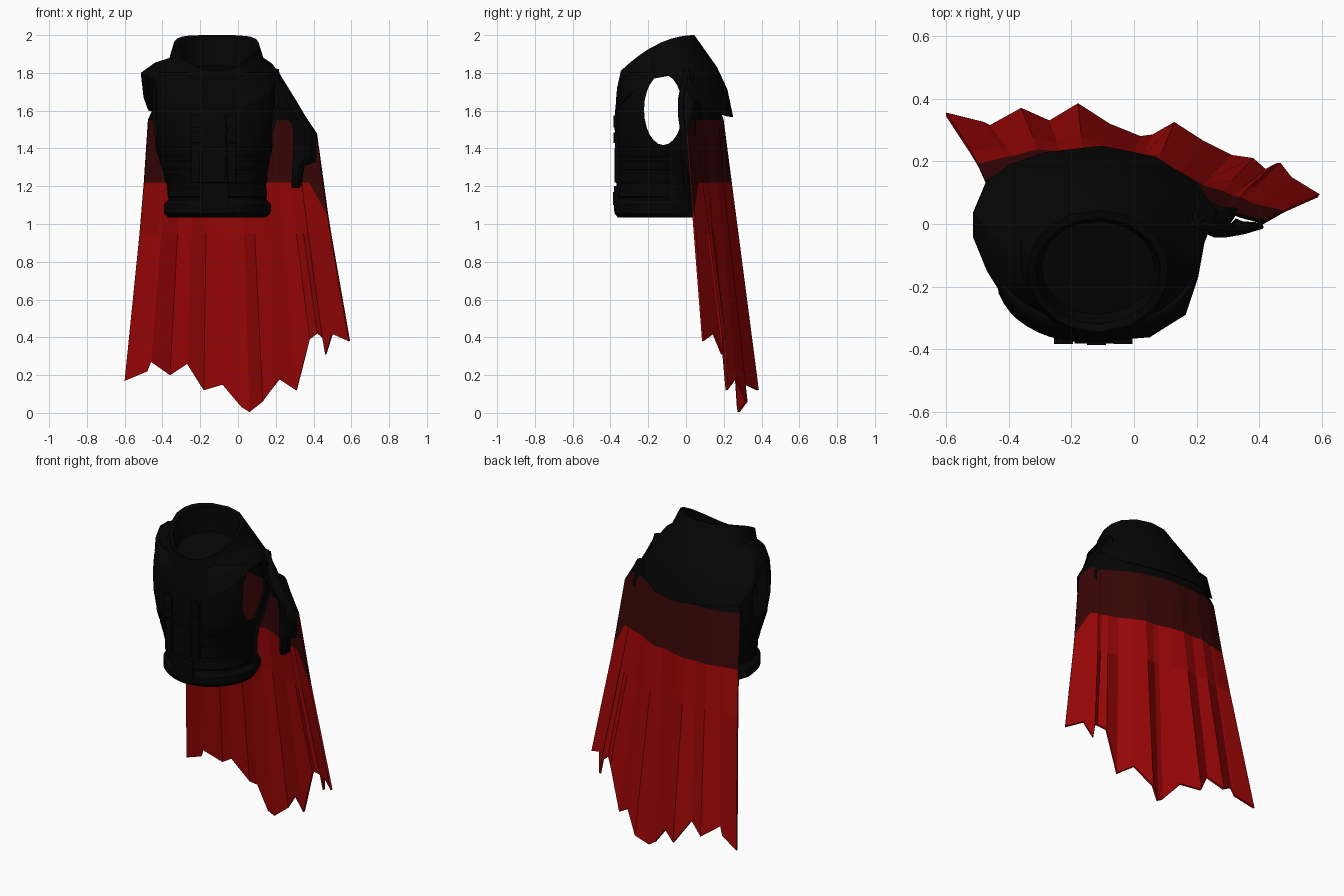
import bpy, bmesh, math
from mathutils import Vector

if "Cube" in bpy.data.objects:
    bpy.data.objects.remove(bpy.data.objects["Cube"])


def material(name, rgb):
    m = bpy.data.materials.new(name)
    m.diffuse_color = (*rgb, 1)
    m.use_nodes = True
    m.node_tree.nodes["Principled BSDF"].inputs["Base Color"].default_value = m.diffuse_color
    return m


BLACK = material("black cloth", (0.0015, 0.0015, 0.0015))
DARK = material("dark red", (0.042, 0.0018, 0.0018))
RED = material("red", (0.33, 0.0018, 0.002))


def grid_object(name, rows, closed=False, mats=(BLACK,), rule=None, thick=0.0, smooth=30):
    """Skin a list of equal-length point rows."""
    bm = bmesh.new()
    vr = [[bm.verts.new(p) for p in r] for r in rows]
    n = len(rows[0])
    for j in range(len(rows) - 1):
        for i in range(n if closed else n - 1):
            k = (i + 1) % n
            f = bm.faces.new((vr[j][i], vr[j][k], vr[j + 1][k], vr[j + 1][i]))
            if rule:
                f.material_index = rule(j)
    if closed:
        bm.faces.new(vr[-1])
    bmesh.ops.recalc_face_normals(bm, faces=bm.faces)
    me = bpy.data.meshes.new(name)
    bm.to_mesh(me)
    bm.free()
    ob = bpy.data.objects.new(name, me)
    bpy.context.collection.objects.link(ob)
    for m in mats:
        me.materials.append(m)
    if thick:
        s = ob.modifiers.new("thickness", 'SOLIDIFY')
        s.thickness, s.offset = thick, 0
    if smooth:
        bpy.context.view_layer.objects.active = ob
        ob.select_set(True)
        bpy.ops.object.shade_smooth_by_angle(angle=math.radians(smooth))
        ob.select_set(False)
    return ob


def box(name, x0, x1, z0, z1, y0=-0.384, y1=-0.34):
    bpy.ops.mesh.primitive_cube_add(size=1, location=((x0 + x1) / 2, (y0 + y1) / 2, (z0 + z1) / 2))
    ob = bpy.context.object
    ob.name = name
    ob.scale = (x1 - x0, y1 - y0, z1 - z0)
    ob.data.materials.append(BLACK)
    b = ob.modifiers.new("bevel", 'BEVEL')
    b.width, b.segments = 0.006, 1
    ob.select_set(False)
    return ob


def lerp_table(table, x):
    for (a, u), (b, v) in zip(table, table[1:]):
        if x <= b:
            return u + (v - u) * max(0, (x - a) / (b - a))
    return table[-1][1]


# Cape: straight pleats running from the shoulders to a ragged hem
hem = [(-.6, .35, .17), (-.48, .32, .22), (-.46, .31, .27), (-.36, .365, .20), (-.27, .325, .26),
       (-.18, .38, .12), (-.08, .315, .15), (.02, .275, .03), (.06, .28, .005), (.13, .32, .06),
       (.22, .26, .18), (.31, .215, .12), (.38, .205, .39), (.42, .17, .42), (.45, .19, .40),
       (.465, .19, .31), (.50, .145, .42), (.59, .09, .38)]
back_line = [(-.475, .135), (-.4, .17), (-.3, .19), (-.1, .195), (.1, .15), (.25, .06), (.41, .0)]
levels = [1.66, 1.55, 1.22, 0.95, None]
cape_rows = []
for lv in levels:
    row = []
    for hx, hy, hz in hem:
        tx = -.475 + (hx + .6) / 1.19 * .885
        ty = lerp_table(back_line, tx)
        top = min(1.66, 1.82 - max(0, tx - .2) * 1.62)
        z = hz if lv is None else min(lv, top - (1.66 - lv) * .05)
        if lv == 1.22 and tx > .36:
            z = 1.05
        t = max(0, (1.55 - z) / (1.55 - hz))
        p = Vector((tx + (hx - tx) * t ** 1.2, ty + (hy - ty) * t, z))
        if lv == 1.66 and tx < .25:      # tuck the top edge under the cowl
            p = p.lerp(Vector((-.12, -.05, z)), .14)
        row.append(p)
    cape_rows.append(row)
grid_object("cape", cape_rows, mats=(BLACK, DARK, RED), rule=lambda j: min(j, 2), thick=0.012, smooth=0)

# Torn black flap over the right edge of the cape
flap_in = [(.18, 1.82), (.21, 1.66), (.24, 1.58), (.295, 1.53), (.30, 1.40), (.295, 1.30), (.29, 1.19)]
flap_out = [(.20, 1.82), (.30, 1.66), (.355, 1.57), (.41, 1.48), (.412, 1.33), (.35, 1.31), (.33, 1.20)]
flap_y = [0, -.03, -.03, -.02, -.015, -.01, 0]
flap_back = [.01, .075, .08, .07, .065, .06, .06]
grid_object("shoulder_flap", [[(a[0] + .03, y + d, a[1]), (a[0], y + .012, a[1]),
                               ((a[0] + b[0]) / 2, y - .005, (a[1] + b[1]) / 2), (b[0], y + .012, b[1])]
                              for a, b, y, d in zip(flap_in, flap_out, flap_y, flap_back)], thick=0.015)

# Cowl: lower rim, shoulder ring, collar, and sunken floor inside the neck
rim = [(-.12, -.375, 1.58), (.05, -.362, 1.62), (.165, -.29, 1.69), (.205, -.17, 1.77), (.225, -.06, 1.79),
       (.265, .04, 1.66), (.20, .13, 1.60), (.07, .215, 1.57), (-.10, .25, 1.565), (-.28, .23, 1.58),
       (-.40, .19, 1.59), (-.475, .13, 1.60), (-.50, .05, 1.67), (-.515, -.04, 1.80), (-.47, -.15, 1.78),
       (-.42, -.23, 1.74), (-.34, -.31, 1.67), (-.24, -.355, 1.61)]


def neck_ring(cx, cy, rx, ry, zf):
    ring = []
    for p in rim:
        a = math.atan2((p[1] + .08) / .31, (p[0] + .13) / .37)
        s = math.sin(a)
        ring.append((cx + rx * math.cos(a), cy + ry * s, zf(s)))
    return ring


def collar_z(s):
    return 2.0 - .19 * ((1 - s) / 2) ** 2


shoulder = neck_ring(-.115, -.10, .25, .265, lambda s: 1.88 - (.16 if s < 0 else .05) * s * s)
mid = [tuple(Vector(a).lerp(Vector(b), .5) + Vector((0, .012 if a[1] > 0 else 0, .015)))
       for a, b in zip(rim, shoulder)]
mid[12] = (-.515, .035, 1.80)
under = [(-.13 + (x + .13) * .93, -.07 + (y + .07) * .93, z + .01) for x, y, z in rim]
collar = neck_ring(-.115, -.15, .225, .195, collar_z)
inner = neck_ring(-.115, -.15, .20, .17, lambda s: collar_z(s) - .008)
well = neck_ring(-.115, -.14, .18, .15, lambda s: 1.80 + .04 * s)
grid_object("cowl", [under, rim, mid, shoulder, collar, inner, well], closed=True, smooth=35)

# Vest: open-backed shell (z, left x, right x, front y)
vest_rows = [(1.04, -.365, .145, -.355), (1.06, -.385, .165, -.372), (1.10, -.385, .168, -.372),
             (1.125, -.36, .145, -.358), (1.20, -.365, .14, -.360), (1.30, -.395, .15, -.362),
             (1.40, -.425, .172, -.366), (1.52, -.44, .19, -.370), (1.62, -.445, .20, -.366),
             (1.72, -.445, .20, -.345), (1.80, -.43, .195, -.31)]
roundness = [(1.25, 1.0), (1.55, .8)]


def outline(z, out=0.0, back=False):
    """Horizontal section of the vest, rounder at the waist than at the chest."""
    xl, xr, yf = (lerp_table([(r[0], r[k]) for r in vest_rows], z) for k in (1, 2, 3))
    p = lerp_table(roundness, z)
    pts = []
    for i in range(25):
        a = -math.pi * i / 24
        c, s = math.cos(a), math.sin(a)
        pts.append(((xl + xr) / 2 + ((xr - xl) / 2 + out) * math.copysign(abs(c) ** p, c),
                    -.09 + (yf + .09 - out) * abs(s) ** p, z))
    if back:
        pull = (p - .8) * .22
        pts = [(xr - pull, .04, z)] + pts + [(xl + pull, .04, z)]
    return pts


vest = grid_object("vest", [outline(r[0], back=True) for r in vest_rows], thick=0.016)

# Arm holes cut straight through both sides
bpy.ops.mesh.primitive_cylinder_add(vertices=24, radius=1, depth=1.4, location=(-.1, -.12, 1.605),
                                    rotation=(0, math.pi / 2, 0))
cutter = bpy.context.object
cutter.name = "arm_hole_cutter"
cutter.scale = (.187, .102, 1)
cutter.hide_render = True
cutter.hide_set(True)
cut = vest.modifiers.new("arm holes", 'BOOLEAN')
cut.operation, cut.object, cut.solver = 'DIFFERENCE', cutter, 'EXACT'

# Raised bands wrapped around the waist
for i, (z0, z1) in enumerate(((1.14, 1.20), (1.215, 1.27), (1.285, 1.34), (1.355, 1.41))):
    grid_object("waist_band_%d" % i,
                [outline(z, o) for z, o in ((z0, 0), (z0 + .008, .005), (z1 - .008, .005), (z1, 0))],
                thick=0.012)

# Front straps, buckles and pouch
for i, x in enumerate((-.225, -.035)):
    box("front_strap_%d" % i, x - .022, x + .022, 1.22, 1.58, -.376)
    for k, (z0, z1) in enumerate(((1.43, 1.485), (1.51, 1.575))):
        box("strap_buckle_%d_%d" % (i, k), x - .03, x + .03, z0, z1, -.384)
box("front_panel", -.19, -.07, 1.22, 1.40, -.378)
box("belt_buckle", -.19, -.05, 1.07, 1.20, -.382)
box("belt_clasp", -.15, -.09, 1.10, 1.17, -.386)
